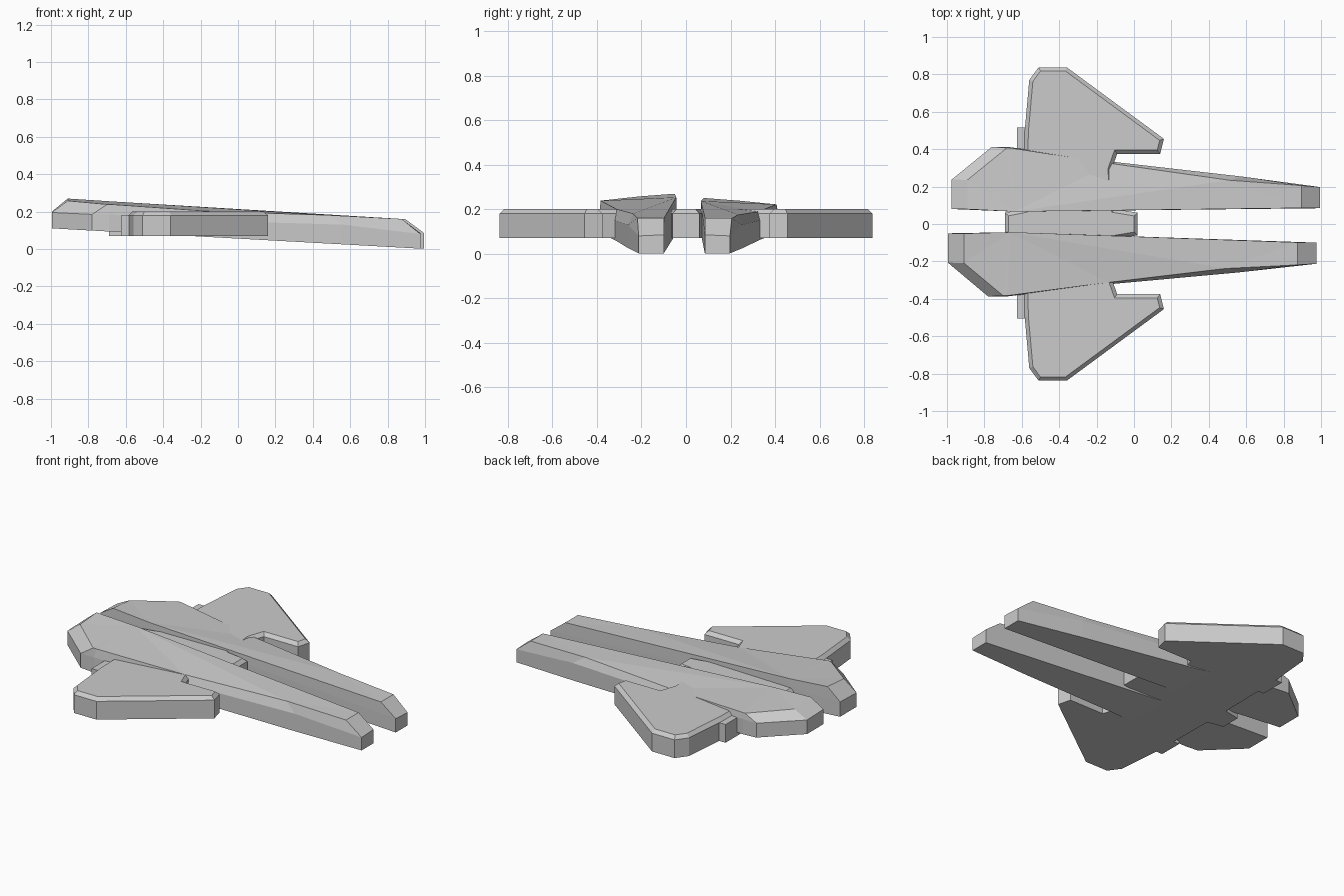
import bpy, bmesh

cube = bpy.data.objects.get("Cube")
if cube:
    bpy.data.objects.remove(cube, do_unlink=True)

grey = bpy.data.materials.new("hull grey")
grey.use_nodes = True
colour = (0.6, 0.6, 0.6, 1)
grey.diffuse_color = colour
grey.node_tree.nodes["Principled BSDF"].inputs["Base Color"].default_value = colour


def finish(name, bm):
    bmesh.ops.recalc_face_normals(bm, faces=bm.faces)
    mesh = bpy.data.meshes.new(name)
    bm.to_mesh(mesh)
    bm.free()
    mesh.materials.append(grey)
    obj = bpy.data.objects.new(name, mesh)
    bpy.context.collection.objects.link(obj)
    return obj


# Flat wing plate: one half outline, mirrored, raised and chamfered on top
half = [(0.02, 0.06), (-0.10, 0.08), (-0.12, 0.29), (-0.09, 0.375), (0.14, 0.375),
        (0.16, 0.455), (-0.36, 0.838), (-0.51, 0.838), (-0.56, 0.77),
        (-0.585, 0.49), (-0.59, 0.08), (-0.69, 0.06)]
bm = bmesh.new()
outline = half + [(x, -y) for x, y in reversed(half)]
base = bm.faces.new([bm.verts.new((x, y, 0.07)) for x, y in outline])
raised = bmesh.ops.extrude_face_region(bm, geom=[base], use_keep_orig=True)
lifted = [v for v in raised["geom"] if isinstance(v, bmesh.types.BMVert)]
bmesh.ops.translate(bm, verts=lifted, vec=(0, 0, 0.11))
bmesh.ops.recalc_face_normals(bm, faces=bm.faces)
top = [f for f in bm.faces if all(v.co.z > 0.17 for v in f.verts)]
bmesh.ops.inset_region(bm, faces=top, thickness=0.02, depth=0.02, use_even_offset=True)
finish("wing_plate", bm)


# Small block behind each wing root
def block(name, x0, x1, y0, y1, z0, z1):
    bm = bmesh.new()
    bmesh.ops.create_cube(bm, size=1)
    for v in bm.verts:
        v.co = (x1 if v.co.x > 0 else x0, y1 if v.co.y > 0 else y0, z1 if v.co.z > 0 else z0)
    finish(name, bm)


block("left_wing_tab", -0.625, -0.57, 0.36, 0.515, 0.07, 0.18)
block("right_wing_tab", -0.625, -0.57, -0.505, -0.36, 0.07, 0.18)

# Long hull prongs: a shoulder ring and a top ring, with a sloping keel below
shoulder = [(-0.985, 0.065, 0.20), (-0.985, 0.222, 0.195), (-0.77, 0.40, 0.185),
            (-0.68, 0.40, 0.185), (-0.11, 0.326, 0.15), (0.57, 0.256, 0.13),
            (0.985, 0.205, 0.08), (0.985, 0.092, 0.085), (-0.65, 0.055, 0.20)]
crown = [(-0.90, 0.065, 0.26), (-0.90, 0.222, 0.248), (-0.69, 0.395, 0.23),
         (-0.67, 0.395, 0.23), (-0.13, 0.318, 0.195), (0.50, 0.236, 0.178),
         (0.885, 0.212, 0.16), (0.885, 0.092, 0.16), (-0.65, 0.055, 0.245)]
keel = [(x, y, 0.056 - 0.055 * x) for x, y, z in shoulder]


def hull(name, side):
    bm = bmesh.new()
    rings = []
    for ring in (keel, shoulder, crown):
        verts = []
        for x, y, z in ring:
            # each prong is yawed and pitched slightly differently
            yaw = 0.0115 * (0.33 - x)
            pitch = -0.005 * side * (1 - x) if ring is crown else 0
            verts.append(bm.verts.new((x + 0.01 * side, side * y + yaw, z + pitch)))
        rings.append(verts)
    for low, high in zip(rings, rings[1:]):
        for i in range(len(low)):
            j = (i + 1) % len(low)
            bm.faces.new((low[i], low[j], high[j], high[i]))
    bm.faces.new(rings[0][::-1])
    bm.faces.new(rings[-1])
    bmesh.ops.triangulate(bm, faces=[f for f in bm.faces if len(f.verts) > 4])
    finish(name, bm)


hull("left_hull", 1)
hull("right_hull", -1)
